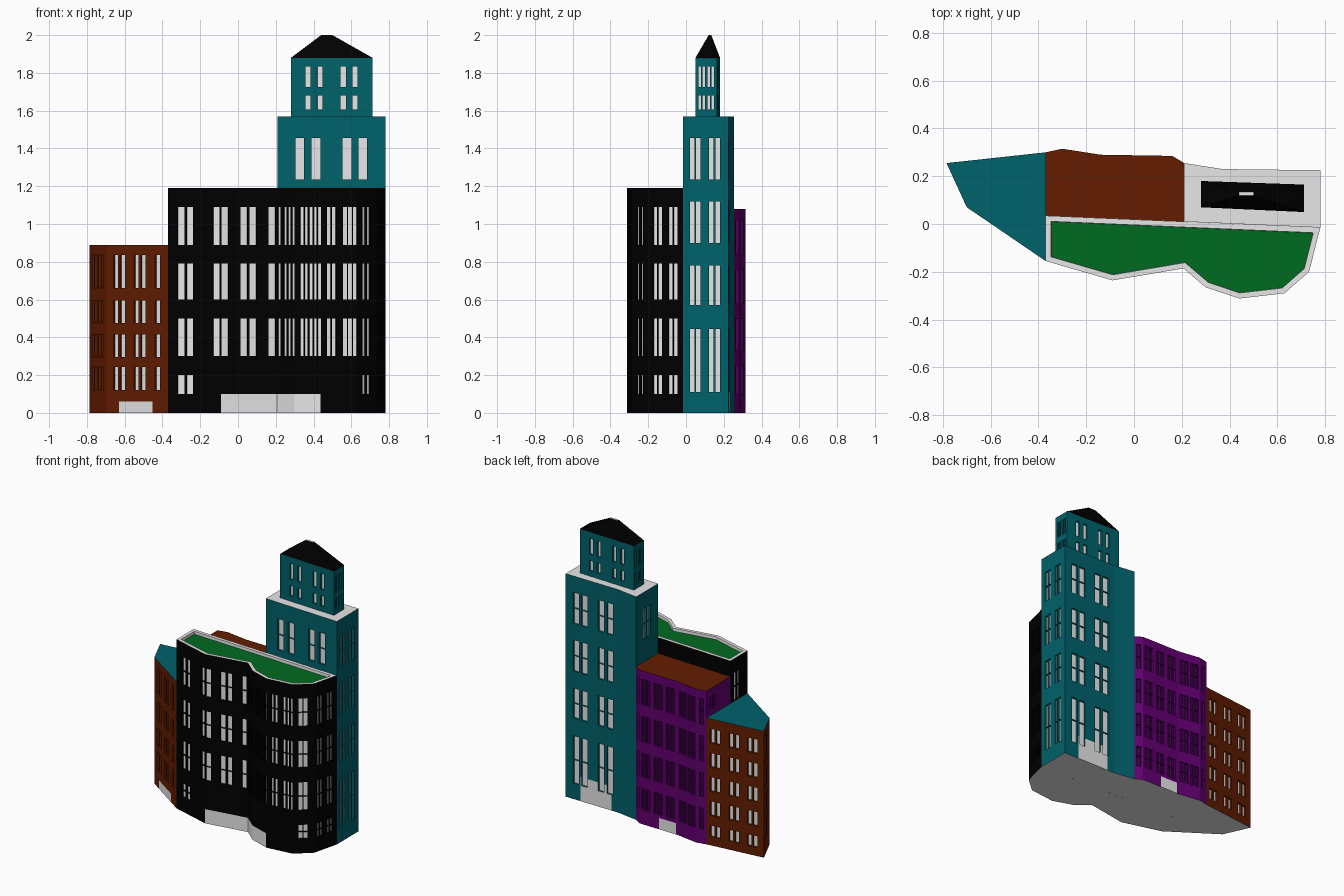
import bpy, bmesh
from mathutils import Vector

if "Cube" in bpy.data.objects:
    bpy.data.objects.remove(bpy.data.objects["Cube"], do_unlink=True)

DEPTH = 0.014  # window recess


def material(name, r, g, b):
    m = bpy.data.materials.new(name)
    m.use_nodes = True
    m.diffuse_color = (r, g, b, 1)
    m.node_tree.nodes["Principled BSDF"].inputs["Base Color"].default_value = (r, g, b, 1)
    return m


MATS = [material("black", 0, 0, 0), material("teal", 0, .122, .15),
        material("brown", .125, .012, 0), material("purple", .125, 0, .165),
        material("dark purple", .035, 0, .05), material("green", 0, .145, .014),
        material("light grey", .8, .8, .8)]
BLACK, TEAL, BROWN, PURPLE, DARK, GREEN, LIGHT = range(len(MATS))


def add_face(bm, points, mat):
    f = bm.faces.new([bm.verts.new(p) for p in points])
    f.material_index = mat
    f.normal_update()
    return f


def finish(bm, name):
    bmesh.ops.remove_doubles(bm, verts=bm.verts, dist=0.0002)
    mesh = bpy.data.meshes.new(name)
    bm.to_mesh(mesh)
    bm.free()
    for m in MATS:
        mesh.materials.append(m)
    obj = bpy.data.objects.new(name, mesh)
    bpy.context.collection.objects.link(obj)
    return obj


def add_wall(bm, a, b, z0, z1, mat, pane, groups, door, bars):
    """One facade: a grid of wall cells with recessed windows and a flush door."""
    a, b = Vector((*a, 0)), Vector((*b, 0))
    length = (b - a).length
    along = (b - a) / length
    inward = Vector((-along.y, along.x, 0)) * DEPTH

    def at(s, z, d=0):
        return a + along * s + inward * d + Vector((0, 0, z))

    wins = [(t * length - w / 2, t * length + w / 2, lo, hi)
            for ts, w, rows in groups for t in ts for lo, hi in rows]
    ss = {0, length} | {v for w in wins for v in w[:2]}
    zs = {z0, z1} | {v for w in wins for v in w[2:]}
    if door:
        ss |= {door[0] * length, door[1] * length}
        zs.add(door[2])
    ss, zs = sorted(ss), sorted(zs)
    for s0, s1 in zip(ss, ss[1:]):
        for h0, h1 in zip(zs, zs[1:]):
            s, h = (s0 + s1) / 2, (h0 + h1) / 2
            if any(w[0] < s < w[1] and w[2] < h < w[3] for w in wins):
                continue
            in_door = door and door[0] < s / length < door[1] and h < door[2]
            add_face(bm, [at(s0, h0), at(s1, h0), at(s1, h1), at(s0, h1)],
                     LIGHT if in_door else mat)
    # recessed panes, their reveals and a thin cross bar
    for s0, s1, h0, h1 in wins:
        ring = [(s0, h0), (s1, h0), (s1, h1), (s0, h1)]
        add_face(bm, [at(s, h, 1) for s, h in ring], pane)
        for p, q in zip(ring, ring[1:] + ring[:1]):
            add_face(bm, [at(*p), at(*q), at(*q, 1), at(*p, 1)], mat)
        if bars:
            h = (h0 + h1) / 2
            add_face(bm, [at(s0, h), at(s1, h), at(s1, h, 1), at(s0, h, 1)], mat)


def building(name, pts, z0, z1, mat, top, walls, doors={}, pane=LIGHT,
             bars=True, parapet=False, floor_up=False):
    bm = bmesh.new()
    for i, a in enumerate(pts):
        add_wall(bm, a, pts[(i + 1) % len(pts)], z0, z1, mat, pane,
                 walls.get(i, []), doors.get(i), bars)
    add_face(bm, [(x, y, z0) for x, y in (pts if floor_up else pts[::-1])], LIGHT)
    roof = add_face(bm, [(x, y, z1) for x, y in pts], top)
    if parapet:  # flat rim, then a sunken roof surface
        for width, drop in ((.023, 0), (.001, -.02)):
            rim = bmesh.ops.inset_region(bm, faces=[roof], thickness=width, depth=drop,
                                         use_boundary=True, use_even_offset=True)
            for f in rim["faces"]:
                f.material_index = LIGHT
        roof.material_index = GREEN
    return finish(bm, name)


# Curved black block with a green roof
upper = [(.3, .5), (.6, .79), (.89, 1.09)]
ground = [(.1, .2)]
building("curved_block",
         [(-.37, .035), (-.37, -.155), (-.09, -.236), (.207, -.186), (.3, -.265),
          (.44, -.312), (.63, -.29), (.733, -.2), (.78, -.015)],
         0, 1.19, BLACK, LIGHT,
         {0: [((.3, .5), .035, upper[2:])],
          1: [((.24, .41, .905), .038, upper), ((.24, .41), .038, ground)],
          2: [((.07, .41, .57, .91), .038, upper)],
          3: [((.08, .42, .66, .88), .025, upper)],
          4: [((.26, .42, .6, .76, .92), .02, upper)],
          5: [((.22, .36, .67, .81, .94), .021, upper)],
          6: [((.37, .6), .026, upper + ground)],
          7: [((.2, .34, .64, .78), .022, upper + ground)]},
         doors={2: (0, 1, .1), 3: (0, 1, .1), 4: (0, .97, .1)}, parapet=True)

# Teal tower
rows = [(.11, .445), (.57, .78), (.9, 1.12), (1.235, 1.455)]
building("tower",
         [(.21, .01), (.78, -.015), (.78, .225), (.37, .23), (.21, .255)],
         0, 1.57, TEAL, LIGHT,
         {0: [((.205, .355, .643, .79), .047, rows[3:])],
          1: [((.2, .335, .62, .76), .024, rows)],
          2: [((.2, .36, .68, .85), .048, rows)],
          4: [((.4, .58), .032, rows[3:])]},
         doors={2: (.28, .88, .17)}, floor_up=True)

# Small top storey of the tower
cap = [(.28, .07), (.712, .05), (.712, .165), (.28, .18)]
rows = [(1.607, 1.68), (1.724, 1.835)]
wide = [((.21, .355, .64, .785), .028, rows)]
narrow = [((.2, .38, .62, .8), .014, rows)]
building("tower_top", cap, 1.57, 1.88, TEAL, TEAL,
         {0: wide, 1: narrow, 2: wide, 3: narrow}, bars=False)

# Hipped tower roof with a small flat ridge
bm = bmesh.new()
ridge = [(.44, .12, 2), (.5, .12, 2), (.5, .134, 2), (.44, .134, 2)]
eave = [(x, y, 1.88) for x, y in cap]
for i in range(4):
    j = (i + 1) % 4
    add_face(bm, [eave[i], eave[j], ridge[j], ridge[i]], BLACK)
add_face(bm, ridge, LIGHT)
finish(bm, "tower_roof")

# Purple block at the back
rows = [(.1, .25), (.33, .5), (.58, .76), (.84, 1.02)]
building("back_block",
         [(-.37, .035), (.21, .01), (.21, .255), (.16, .285), (-.14, .29),
          (-.3, .315), (-.37, .3)],
         0, 1.08, PURPLE, BROWN,
         {2: [((.5,), .028, rows)],
          3: [((.1, .22, .42, .54, .74, .86), .03, rows)],
          4: [((.15, .37, .63, .85), .028, rows)],
          5: [((.5,), .028, rows)],
          6: [((.2, .35), .028, [(.93, 1.02)])]},
         doors={3: (.5, .95, .08)}, pane=DARK)

# Brown wedge block
rows = [(.12, .244), (.297, .414), (.477, .595), (.66, .835)]
back_rows = [(.06, .14), (.21, .31), (.38, .48), (.55, .65), (.72, .82)]
building("wedge_block",
         [(-.785, .255), (-.7, .07), (-.37, -.155), (-.37, .3)],
         0, .89, BROWN, TEAL,
         {0: [((.2, .37, .63, .8), .03, rows)],
          1: [((.16, .27, .49, .6, .83), .031, rows)],
          3: [((.1, .2, .43, .53, .75, .85), .03, back_rows)]},
         doors={1: (.21, .75, .06)}, bars=False)
